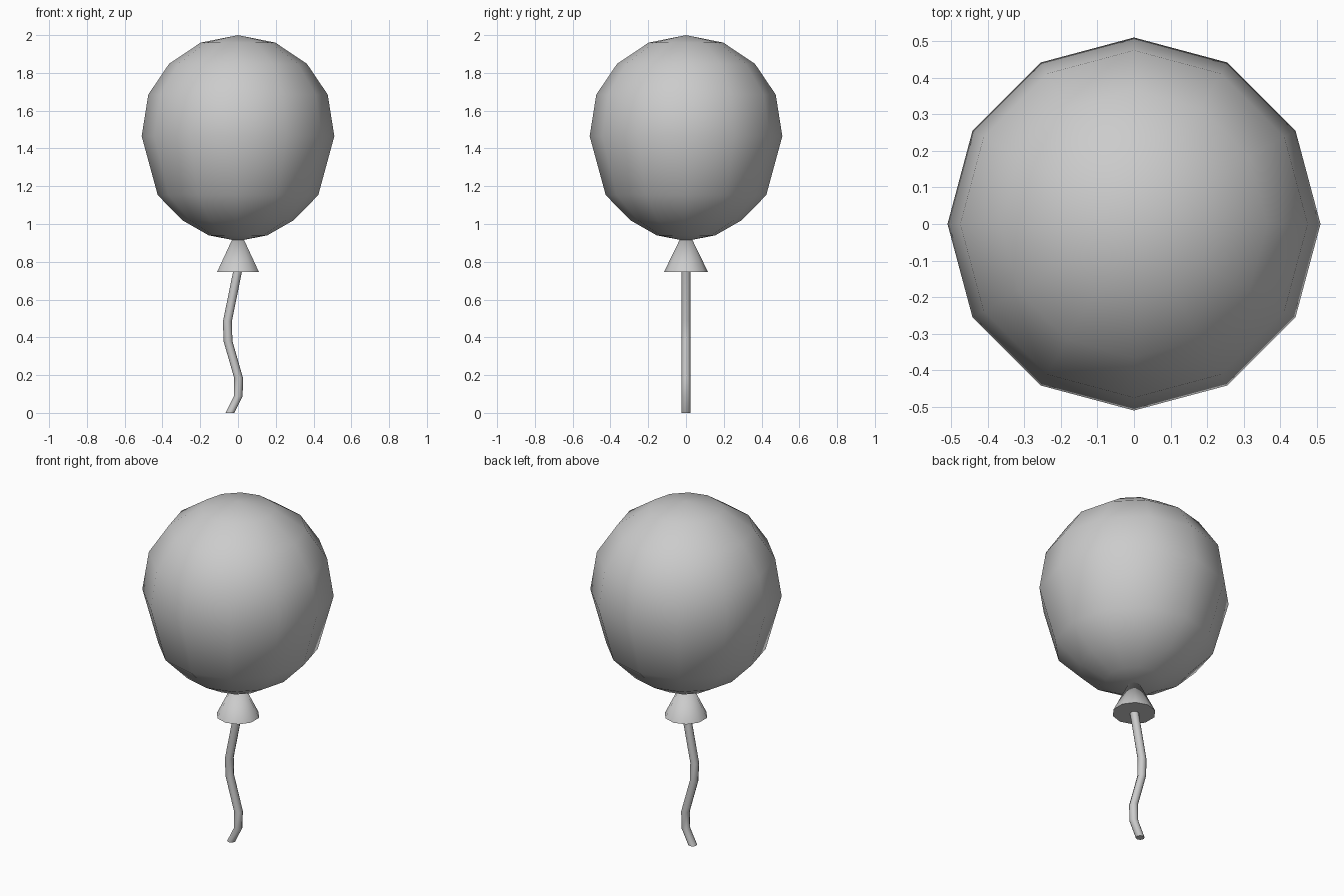
import bpy
from math import sin, cos, pi, radians

if "Cube" in bpy.data.objects:
    bpy.data.objects.remove(bpy.data.objects["Cube"])


def loft(name, rings, sides, start=0.0, angle=40):
    """Stack horizontal rings (x, z, radius); radius 0 makes a pole."""
    verts, faces, rows = [], [], []
    for x, z, r in rings:
        n = sides if r > 0 else 1
        rows.append([len(verts) + i for i in range(n)])
        for i in range(n):
            a = start + 2 * pi * i / sides
            verts.append((x + r * cos(a), r * sin(a), z))
    for lo, hi in zip(rows, rows[1:]):
        for i in range(sides):
            j = (i + 1) % sides
            if len(lo) == 1:
                faces.append((lo[0], hi[j], hi[i]))
            elif len(hi) == 1:
                faces.append((lo[i], lo[j], hi[0]))
            else:
                faces.append((lo[i], lo[j], hi[j], hi[i]))
    # Close open ends
    if len(rows[0]) > 1:
        faces.append(rows[0][::-1])
    if len(rows[-1]) > 1:
        faces.append(rows[-1])
    mesh = bpy.data.meshes.new(name)
    mesh.from_pydata(verts, [], faces)
    mesh.update()
    ob = bpy.data.objects.new(name, mesh)
    bpy.context.collection.objects.link(ob)
    bpy.ops.object.select_all(action='DESELECT')
    ob.select_set(True)
    bpy.context.view_layer.objects.active = ob
    bpy.ops.object.shade_smooth_by_angle(angle=radians(angle))
    return ob


# Inflated body, a twelve-sided egg shape
profile = [(0.91, 0), (0.94, 0.155), (1.02, 0.295), (1.153, 0.425),
           (1.465, 0.51), (1.685, 0.475), (1.848, 0.365), (1.96, 0.198), (2.0, 0)]
loft("balloon_body", [(0, z, r) for z, r in profile], 12)

# Tied neck, a cone poking into the body
loft("balloon_neck", [(0, 0.747, 0.116), (0, 0.985, 0)], 10, pi / 2, 50)

# Wavy string, horizontal rings along a bent path
path = [(-0.043, 0), (0.001, 0.087), (0.003, 0.185), (-0.053, 0.38),
        (-0.056, 0.485), (0.0, 0.76)]
loft("string", [(x, z, 0.0235) for x, z in path], 8, 0, 50)
